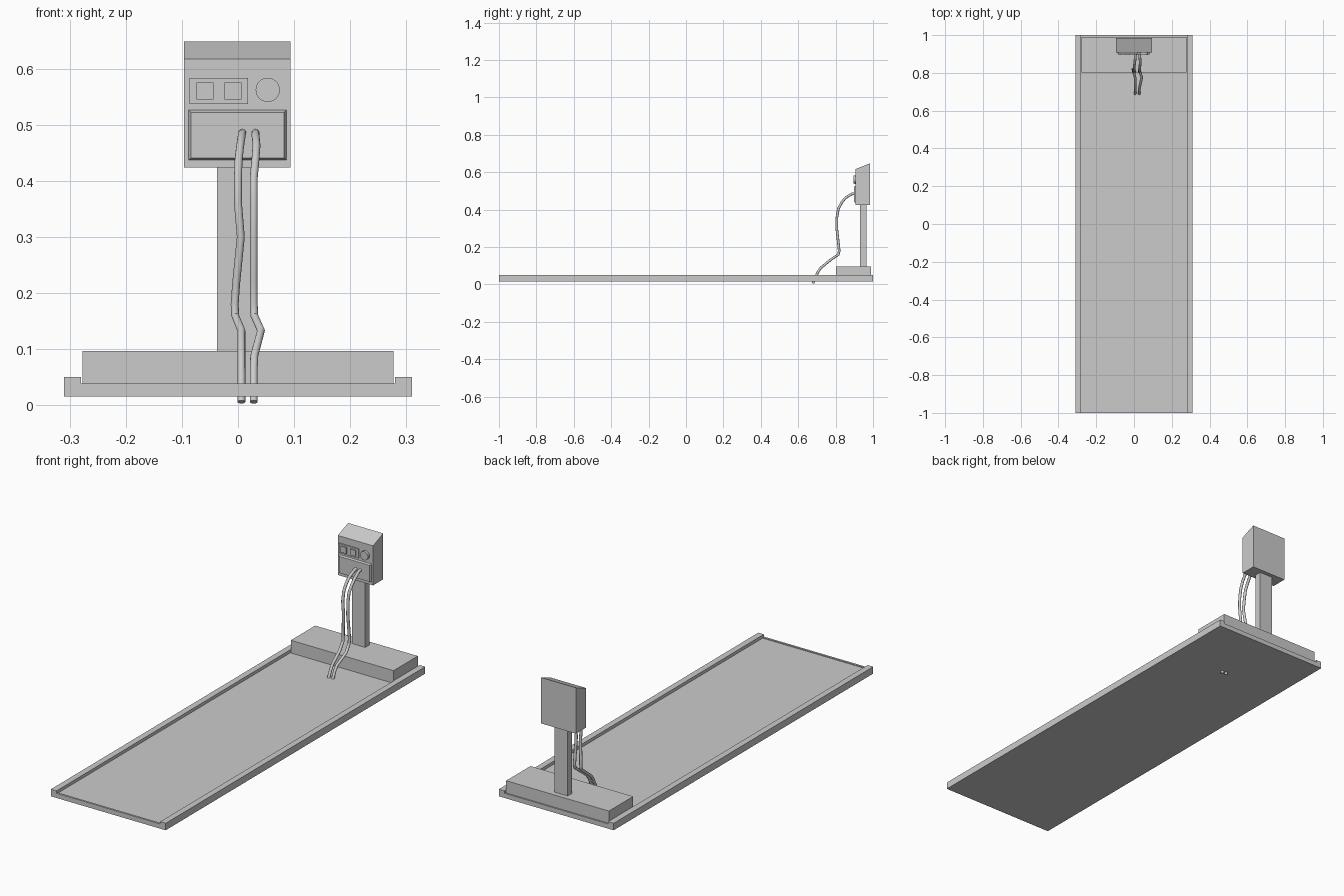
import bpy, bmesh, math
from mathutils import Vector, Matrix

if "Cube" in bpy.data.objects:
    bpy.data.objects.remove(bpy.data.objects["Cube"])

grey = bpy.data.materials.new("grey")
grey.diffuse_color = (0.6, 0.6, 0.6, 1)
grey.use_nodes = True
grey.node_tree.nodes["Principled BSDF"].inputs["Base Color"].default_value = grey.diffuse_color


def finish(name, bm):
    bmesh.ops.recalc_face_normals(bm, faces=bm.faces)
    me = bpy.data.meshes.new(name)
    bm.to_mesh(me)
    bm.free()
    me.materials.append(grey)
    ob = bpy.data.objects.new(name, me)
    bpy.context.collection.objects.link(ob)
    return ob


def prism(name, points, offset):
    """Extrude a flat outline along an offset vector."""
    bm = bmesh.new()
    face = bm.faces.new([bm.verts.new(p) for p in points])
    ext = bmesh.ops.extrude_face_region(bm, geom=[face], use_keep_orig=True)
    moved = [v for v in ext["geom"] if isinstance(v, bmesh.types.BMVert)]
    bmesh.ops.translate(bm, verts=moved, vec=offset)
    return finish(name, bm)


def box(name, x, y, z, taper=0.0):
    """Box from ranges; taper shrinks the front (-y) face."""
    bm = bmesh.new()
    bmesh.ops.create_cube(bm, size=1)
    for v in bm.verts:
        t = taper if v.co.y < 0 else 0
        pick = lambda r, c, t: r[1] - t if c > 0 else r[0] + t
        v.co = (pick(x, v.co.x, t), pick(y, v.co.y, 0), pick(z, v.co.z, t))
    return finish(name, bm)


def smooth(ob, degrees):
    bpy.ops.object.select_all(action='DESELECT')
    ob.select_set(True)
    bpy.context.view_layer.objects.active = ob
    bpy.ops.object.shade_smooth_by_angle(angle=math.radians(degrees))


# Long tray: floor with a raised rail on each side, and a low lip at each end
section = [(-0.31, 0.016), (0.31, 0.016), (0.31, 0.05), (0.28, 0.05),
           (0.28, 0.035), (-0.28, 0.035), (-0.28, 0.05), (-0.31, 0.05)]
prism("tray", [(x, -1, z) for x, z in section], (0, 2, 0))
box("front_lip", (-0.28, 0.28), (-1, -0.99), (0.034, 0.039))
box("rear_lip", (-0.28, 0.28), (0.993, 1), (0.034, 0.039))

# Plinth and post
box("plinth", (-0.277, 0.277), (0.803, 0.99), (0.035, 0.097))
box("post", (-0.037, 0.035), (0.93, 0.965), (0.097, 0.425))

# Control box with a sloping top
side = [(0.907, 0.424), (0.985, 0.424), (0.985, 0.648), (0.907, 0.617)]
prism("control_box", [(-0.096, y, z) for y, z in side], (0.19, 0, 0))

# Face plates, buttons and dial
box("lower_plate", (-0.088, 0.086), (0.898, 0.907), (0.437, 0.526), 0.004)
box("button_plate", (-0.086, 0.018), (0.901, 0.907), (0.537, 0.583))
for i, x in enumerate((-0.074, -0.024)):
    box(f"button_{i + 1}", (x, x + 0.03), (0.896, 0.901), (0.545, 0.575))
bm = bmesh.new()
bmesh.ops.create_cone(bm, cap_ends=True, segments=32, radius1=0.0215,
                      radius2=0.0215, depth=0.012,
                      matrix=Matrix.Translation((0.053, 0.901, 0.562))
                      @ Matrix.Rotation(math.pi / 2, 4, 'X'))
smooth(finish("dial", bm), 30)


def cable(name, path, radius=0.007, sides=12):
    """Round tube swept along a path of points."""
    pts = [Vector(p) for p in path]
    bm = bmesh.new()
    rings = []
    for i, p in enumerate(pts):
        t = Vector()
        if i > 0:
            t += (p - pts[i - 1]).normalized()
        if i < len(pts) - 1:
            t += (pts[i + 1] - p).normalized()
        t.normalize()
        v = t.cross(Vector((1, 0, 0))).normalized()
        u = v.cross(t)
        angles = [2 * math.pi * k / sides for k in range(sides)]
        rings.append([bm.verts.new(p + radius * (u * math.cos(a) + v * math.sin(a)))
                      for a in angles])
    for a, b in zip(rings, rings[1:]):
        for k in range(sides):
            n = (k + 1) % sides
            bm.faces.new((a[k], a[n], b[n], b[k]))
    bm.faces.new(rings[0])
    bm.faces.new(rings[-1])
    smooth(finish(name, bm), 40)


# Two cables hanging from the lower plate and passing through the tray floor
drop = [(0.903, 0.486), (0.885, 0.483), (0.853, 0.463), (0.832, 0.437),
        (0.815, 0.405), (0.807, 0.36), (0.806, 0.30), (0.815, 0.22),
        (0.819, 0.18), (0.815, 0.16), (0.775, 0.133), (0.72, 0.088),
        (0.705, 0.065), (0.678, 0.006)]
left_x = [0.008, 0.007, 0.004, 0.001, 0.0, 0.0, 0.005, -0.003,
          -0.006, -0.005, 0.006, 0.006, 0.006, 0.006]
right_x = [0.031, 0.031, 0.033, 0.031, 0.028, 0.028, 0.028, 0.028,
           0.028, 0.029, 0.041, 0.029, 0.028, 0.028]
for name, xs in (("left_cable", left_x), ("right_cable", right_x)):
    cable(name, [(x, y, z) for x, (y, z) in zip(xs, drop)])
